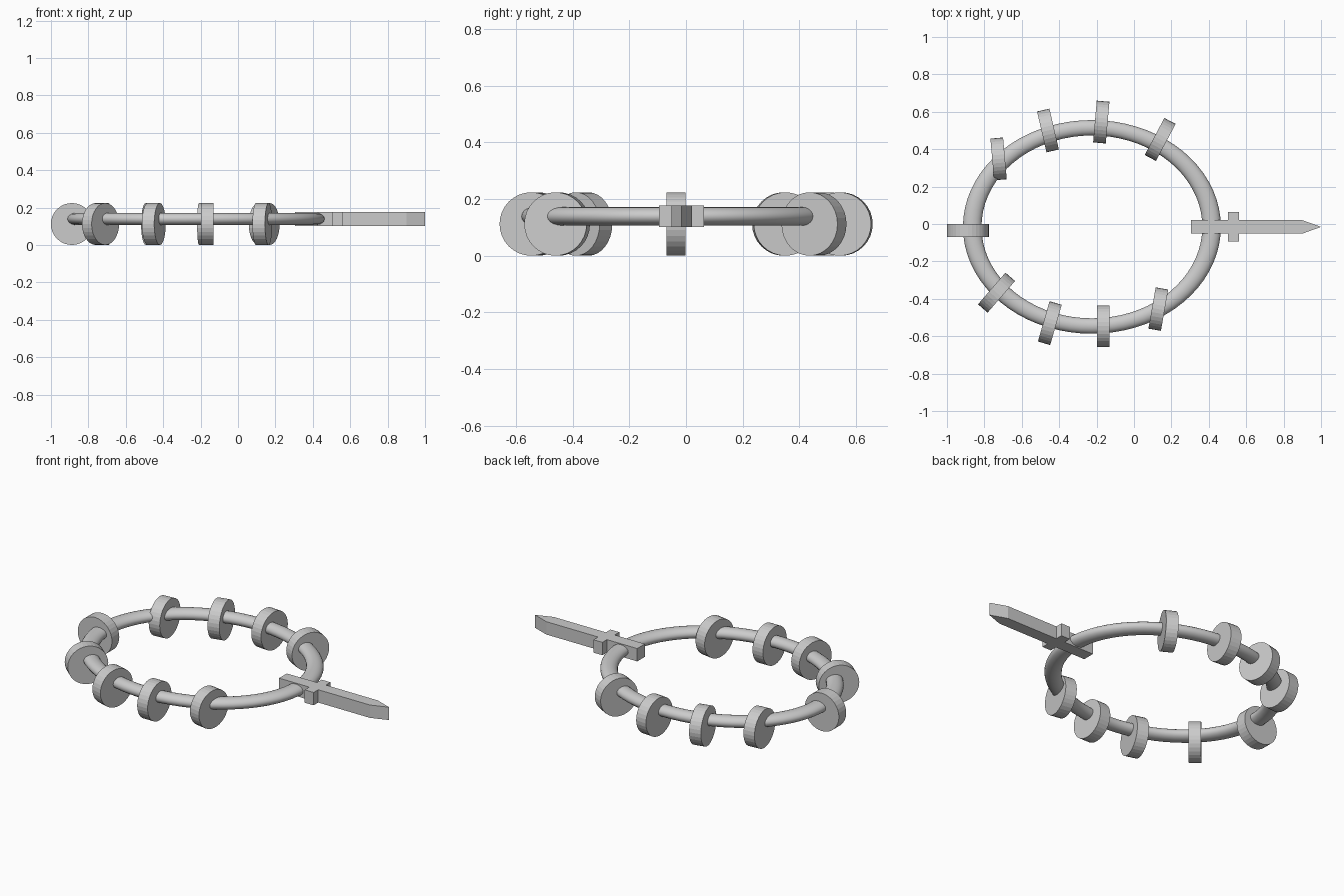
import bpy, bmesh
from math import radians

if "Cube" in bpy.data.objects:
    bpy.data.objects.remove(bpy.data.objects["Cube"])

# Oval ring: a torus squashed to an ellipse
bpy.ops.mesh.primitive_torus_add(major_radius=1, minor_radius=0.0775,
                                 major_segments=72, minor_segments=20,
                                 location=(-0.225, -0.0155, 0.139))
ring = bpy.context.object
ring.name = "bracelet_ring"
ring.scale = (0.64, 0.53, 0.42)
bpy.ops.object.transform_apply(location=False, rotation=False, scale=True)
bpy.ops.object.shade_smooth()

# Disc beads threaded on the ring: x, y, axis angle in the ground plane
beads = [(-0.724, 0.348, 5), (-0.46, 0.50, 13), (-0.175, 0.545, -5),
         (0.14, 0.452, -28), (-0.8885, -0.035, 90), (-0.735, -0.367, -41),
         (-0.45, -0.53, -16), (-0.165, -0.5465, 0), (0.13, -0.455, -10)]
for i, (x, y, a) in enumerate(beads):
    bpy.ops.mesh.primitive_cylinder_add(vertices=32, radius=0.112, depth=0.068,
                                        location=(x, y, 0.112),
                                        rotation=(0, radians(90), radians(a)))
    bpy.context.object.name = f"bead_{i + 1}"


def extrude_outline(name, points, z0, z1):
    bm = bmesh.new()
    face = bm.faces.new([bm.verts.new((x, y, z0)) for x, y in points])
    out = bmesh.ops.extrude_face_region(bm, geom=[face])
    top = [v for v in out["geom"] if isinstance(v, bmesh.types.BMVert)]
    bmesh.ops.translate(bm, verts=top, vec=(0, 0, z1 - z0))
    bmesh.ops.recalc_face_normals(bm, faces=bm.faces)
    mesh = bpy.data.meshes.new(name)
    bm.to_mesh(mesh)
    bm.free()
    obj = bpy.data.objects.new(name, mesh)
    bpy.context.collection.objects.link(obj)


# Cross pendant: one outline with a short crossbar and a pointed long arm
cy, w, arm = -0.0155, 0.036, 0.079
half = [(0.305, w), (0.503, w), (0.503, arm), (0.561, arm), (0.561, w), (0.9, w)]
outline = ([(x, cy + h) for x, h in half] + [(1.0, cy)]
           + [(x, cy - h) for x, h in reversed(half)])
extrude_outline("cross_pendant", outline, 0.101, 0.177)
